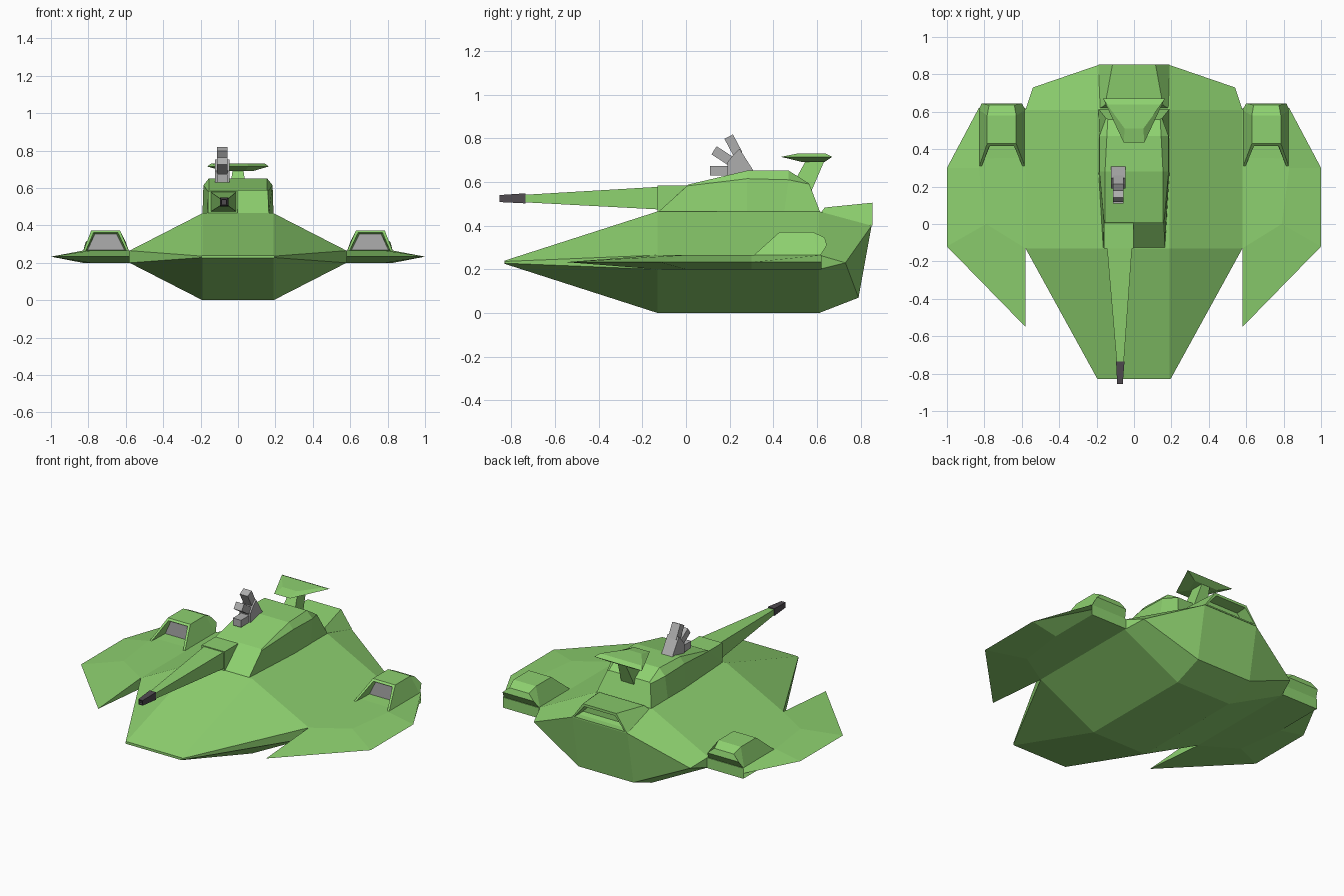
import bpy, bmesh, math
from mathutils import Vector

if "Cube" in bpy.data.objects:
    bpy.data.objects.remove(bpy.data.objects["Cube"])


def material(name, col):
    m = bpy.data.materials.new(name)
    m.diffuse_color = (*col, 1)
    m.use_nodes = True
    m.node_tree.nodes["Principled BSDF"].inputs["Base Color"].default_value = m.diffuse_color
    return m


GREEN = material("green_paint", (0.27, 0.64, 0.16))
DARK = material("dark_metal", (0.08, 0.07, 0.08))
GREY = material("grey_metal", (0.42, 0.42, 0.42))


def sym(half):
    """Close a half section (x > 0) with its mirror image."""
    return list(half) + [(-x, y, z) for x, y, z in reversed(half)]


def rect(x0, x1, y, z0, z1):
    return [(x0, y, z0), (x1, y, z0), (x1, y, z1), (x0, y, z1)]


def loft(name, rings, mat=GREEN, mirror=False, recess=None):
    """Skin rings of equal length; recess = (facing, inset, taper, move function, material)."""
    bm = bmesh.new()
    vs = [[bm.verts.new(p) for p in r] for r in rings]
    n = len(rings[0])
    for a, b in zip(vs, vs[1:]):
        for i in range(n):
            j = (i + 1) % n
            bm.faces.new((a[i], a[j], b[j], b[i]))
    for r in (vs[0], vs[-1]):
        if n == 8:      # hull caps: middle panel plus two cheeks
            bm.faces.new((r[0], r[3], r[4], r[7]))
            bm.faces.new(r[0:4])
            bm.faces.new(r[4:8])
        else:
            bm.faces.new(r)
    bmesh.ops.remove_doubles(bm, verts=bm.verts, dist=1e-4)
    bmesh.ops.recalc_face_normals(bm, faces=bm.faces)
    mats = [mat]
    if recess:
        facing, inset, taper, move, inner = recess
        bm.normal_update()
        f = max(bm.faces, key=lambda f: f.normal.dot(Vector(facing)))
        bmesh.ops.inset_region(bm, faces=[f], thickness=inset)
        bmesh.ops.inset_region(bm, faces=[f], thickness=taper)
        for v in f.verts:
            v.co.y = move(v.co.y)
        mats.append(inner)
        f.material_index = 1
    me = bpy.data.meshes.new(name)
    bm.to_mesh(me)
    bm.free()
    for m in mats:
        me.materials.append(m)
    ob = bpy.data.objects.new(name, me)
    bpy.context.collection.objects.link(ob)
    if mirror:
        ob.modifiers.new("mirror", "MIRROR")
    return ob


# Hull: nose, front shoulder, rear shoulder, tail
loft("hull", [
    sym([(.19, -.83, .225), (.195, -.83, .228), (.195, -.83, .236), (.19, -.83, .24)]),
    sym([(.19, -.13, 0), (.58, -.13, .2), (.58, -.13, .265), (.19, -.13, .465)]),
    sym([(.19, .61, 0), (.58, .61, .2), (.58, .61, .265), (.19, .61, .465)]),
    sym([(.19, .79, .07), (.54, .73, .23), (.54, .73, .23), (.19, .85, .40)])])

# Rear exhaust with a slot in its back face
loft("exhaust_housing", [
    sym([(.19, .615, .455), (.155, .635, .483)]),
    sym([(.19, .853, .40), (.115, .853, .505)])],
    recess=((0, 1, 0), .018, .006, lambda y: y - .07, GREEN))

# Side wings: bottom panel, sharp rim, top panel
inner = [(.58, -.13), (.79, 0), (.83, .3), (.83, .62), (.58, .62)]
rim = [(.58, -.55), (1, -.12), (1, .3), (.83, .62), (.58, .62)]
loft("wings", [[(x, y, z) for x, y in o]
               for o, z in ((inner, .2), (rim, .233), (inner, .265))], mirror=True)


# Engine pods with a grey intake at the front
def pod(x0, x1, yb, zb, t0, t1, yt, zt):
    return [(x0, yb, zb), (x1, yb, zb), (t1, yt, zt), (t0, yt, zt)]


loft("engine_pods", [
    pod(.58, .83, .30, .255, .63, .785, .43, .372),
    pod(.58, .83, .61, .255, .63, .785, .58, .372),
    pod(.60, .815, .645, .31, .64, .775, .635, .345)],
    mirror=True, recess=((0, -.7, .7), .02, .013, lambda y: .43, GREY))

# Turret
loft("turret", [
    sym([(.165, -.13, .46), (.16, .005, .582), (.155, .01, .588)]),
    sym([(.19, .28, .46), (.185, .28, .615), (.155, .28, .652)]),
    sym([(.19, .45, .46), (.185, .47, .61), (.145, .47, .652)]),
    sym([(.19, .615, .46), (.15, .565, .59), (.14, .56, .595)])])

# Main gun: mantlet, tapered square barrel, muzzle with bore
loft("gun_mantlet", [rect(-.16, -.002, y, .465, .583) for y in (-.13, .03)])
loft("gun_barrel", [rect(-.145, -.01, -.12, .474, .578),
                    rect(-.092, -.055, -.745, .507, .541)])
loft("gun_muzzle", [rect(-.096, -.051, -.735, .502, .548),
                    rect(-.09, -.06, -.855, .508, .54)], DARK,
     recess=((0, -1, 0), .006, .001, lambda y: y + .04, DARK))

# Roof weapon: bracket with three fanned barrels
bracket = [(.19, .625), (.31, .65), (.245, .752), (.215, .722), (.19, .69)]
loft("roof_gun_mount", [[(x, y, z) for y, z in bracket] for x in (-.122, -.046)], GREY)
for i, (y, z, deg) in enumerate(((.155, .651, 0), (.167, .72, 33), (.217, .767, 62))):
    b = loft(f"roof_gun_barrel_{i + 1}",
             [rect(-.028, .028, s, -.022, .022) for s in (-.046, .046)], GREY)
    b.location = (-.084, y, z)
    b.rotation_euler.x = -math.radians(deg)

# Sensor fin: raked stem and bevelled trapezoid plate
loft("fin_stem", [
    [(-.045, .49, .59), (.045, .49, .59), (.045, .575, .56), (-.045, .575, .56)],
    [(-.028, .55, .70), (.028, .55, .70), (.028, .635, .70), (-.028, .635, .70)]])
loft("fin_plate", [
    sym([(.085, .635, .692), (.04, .53, .692)]),
    sym([(.165, .67, .715), (.055, .435, .715)]),
    sym([(.145, .64, .73), (.05, .51, .73)])])
